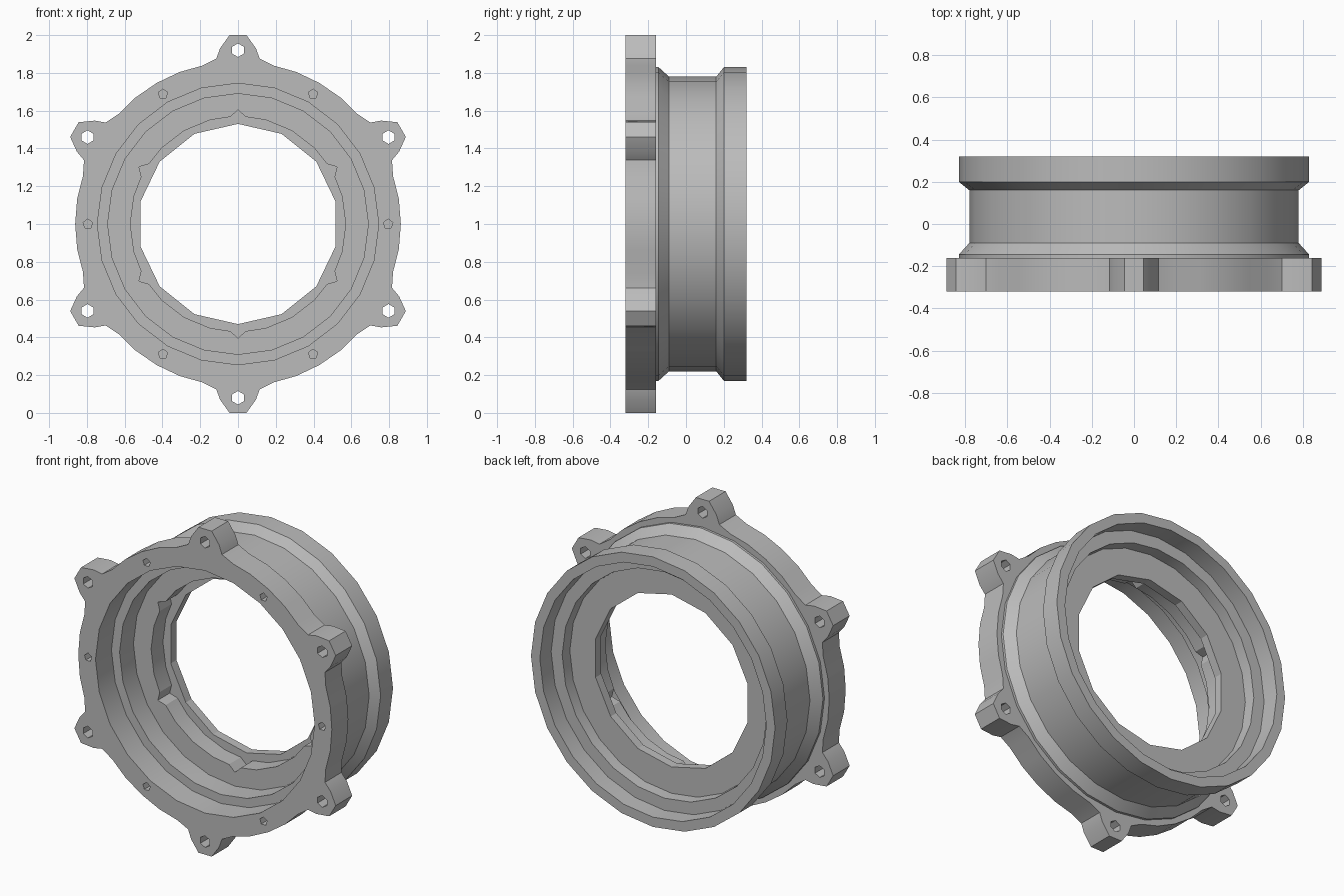
import bpy, bmesh
from math import sin, cos, pi, radians
from mathutils import Matrix, Vector

cube = bpy.data.objects.get("Cube")
if cube:
    bpy.data.objects.remove(cube, do_unlink=True)

grey = bpy.data.materials.new("plain grey")
grey.use_nodes = True
colour = (0.5, 0.5, 0.5, 1)
grey.diffuse_color = colour
grey.node_tree.nodes["Principled BSDF"].inputs["Base Color"].default_value = colour


def polar(r, deg):
    return (r * cos(radians(deg)), r * sin(radians(deg)))


def circle(r, sides, centre=(0, 0), start=90):
    points = [polar(r, start + 360 * i / sides) for i in range(sides)]
    return [(x + centre[0], y + centre[1]) for x, y in points]


def six_fold(sector):
    """Repeat a (tangent, radial) outline, pointing up, around six directions."""
    points = []
    for k in range(6):
        turn = Matrix.Rotation(-k * pi / 3, 2)
        points += [tuple(turn @ Vector(p)) for p in sector]
    return points


def finish(name, bm):
    bmesh.ops.remove_doubles(bm, verts=bm.verts, dist=0.0001)
    bmesh.ops.recalc_face_normals(bm, faces=bm.faces)
    mesh = bpy.data.meshes.new(name)
    bm.to_mesh(mesh)
    bm.free()
    mesh.materials.append(grey)
    obj = bpy.data.objects.new(name, mesh)
    bpy.context.collection.objects.link(obj)
    bpy.ops.object.select_all(action='DESELECT')
    obj.select_set(True)
    bpy.context.view_layer.objects.active = obj
    bpy.ops.object.shade_smooth_by_angle(angle=radians(25))
    return obj


def plate(name, loops, front, back):
    """Extrude an outline with holes between two depths."""
    curve = bpy.data.curves.new(name, 'CURVE')
    curve.dimensions = '2D'
    curve.fill_mode = 'BOTH'
    curve.extrude = (back - front) / 2
    for loop in loops:
        spline = curve.splines.new('POLY')
        spline.points.add(len(loop) - 1)
        for point, (x, y) in zip(spline.points, loop):
            point.co = (x, y, 0, 1)
        spline.use_cyclic_u = True
    temp = bpy.data.objects.new(name + " outline", curve)
    bpy.context.collection.objects.link(temp)
    graph = bpy.context.evaluated_depsgraph_get()
    mesh = bpy.data.meshes.new_from_object(temp.evaluated_get(graph))
    bm = bmesh.new()
    bm.from_mesh(mesh)
    bpy.data.objects.remove(temp, do_unlink=True)
    bpy.data.curves.remove(curve)
    bpy.data.meshes.remove(mesh)
    place = Matrix.Translation((0, (front + back) / 2, 1)) @ Matrix.Rotation(pi / 2, 4, 'X')
    bm.transform(place)
    return finish(name, bm)


def lathe(name, profile, sides):
    """Turn a closed (radius, depth) profile about the depth axis."""
    bm = bmesh.new()
    rings = []
    for i in range(sides):
        x, z = polar(1, 90 + 360 * i / sides)
        rings.append([bm.verts.new((r * x, y, 1 + r * z)) for r, y in profile])
    n = len(profile)
    for i in range(sides):
        a, b = rings[i], rings[(i + 1) % sides]
        for j in range(n):
            k = (j + 1) % n
            bm.faces.new((a[j], a[k], b[k], b[j]))
    return finish(name, bm)


# Front flange with six lugs, lug holes and blind screw holes
half_lug = [(0.045, 1.0), (0.095, 0.93), (0.115, 0.875), (0.19, 0.838)]
lug = [(-x, y) for x, y in reversed(half_lug)] + half_lug
arc = [polar(0.862, 90 - a) for a in (21, 30, 39)]
flange_loops = [six_fold(lug + arc), circle(0.745, 24)]
for k in range(6):
    flange_loops.append(circle(0.036, 6, polar(0.92, 30 + 60 * k)))
    flange_loops.append(circle(0.026, 5, polar(0.795, 60 * k)))
plate("front_flange", flange_loops, -0.32, -0.16)

# Turned body: front flare, waist, rear collar and rear recess
lathe("body_shell", [
    (0.69, -0.165), (0.83, -0.165), (0.83, -0.145), (0.78, -0.09),
    (0.78, 0.16), (0.83, 0.20), (0.83, 0.32), (0.77, 0.32),
    (0.77, 0.21), (0.695, 0.21), (0.69, 0.1)], 24)

# Inner shoulder with six small notches
notch = [(-0.04, 0.567), (0, 0.605), (0.04, 0.567)]
gap = [polar(0.57, 90 - a) for a in (15, 30, 45)]
plate("notched_shoulder", [circle(0.72, 24), six_fold(notch + gap)], -0.03, 0.09)

# Rear lip around the central opening
plate("rear_lip", [circle(0.72, 24), circle(0.53, 14)], 0.085, 0.14)
